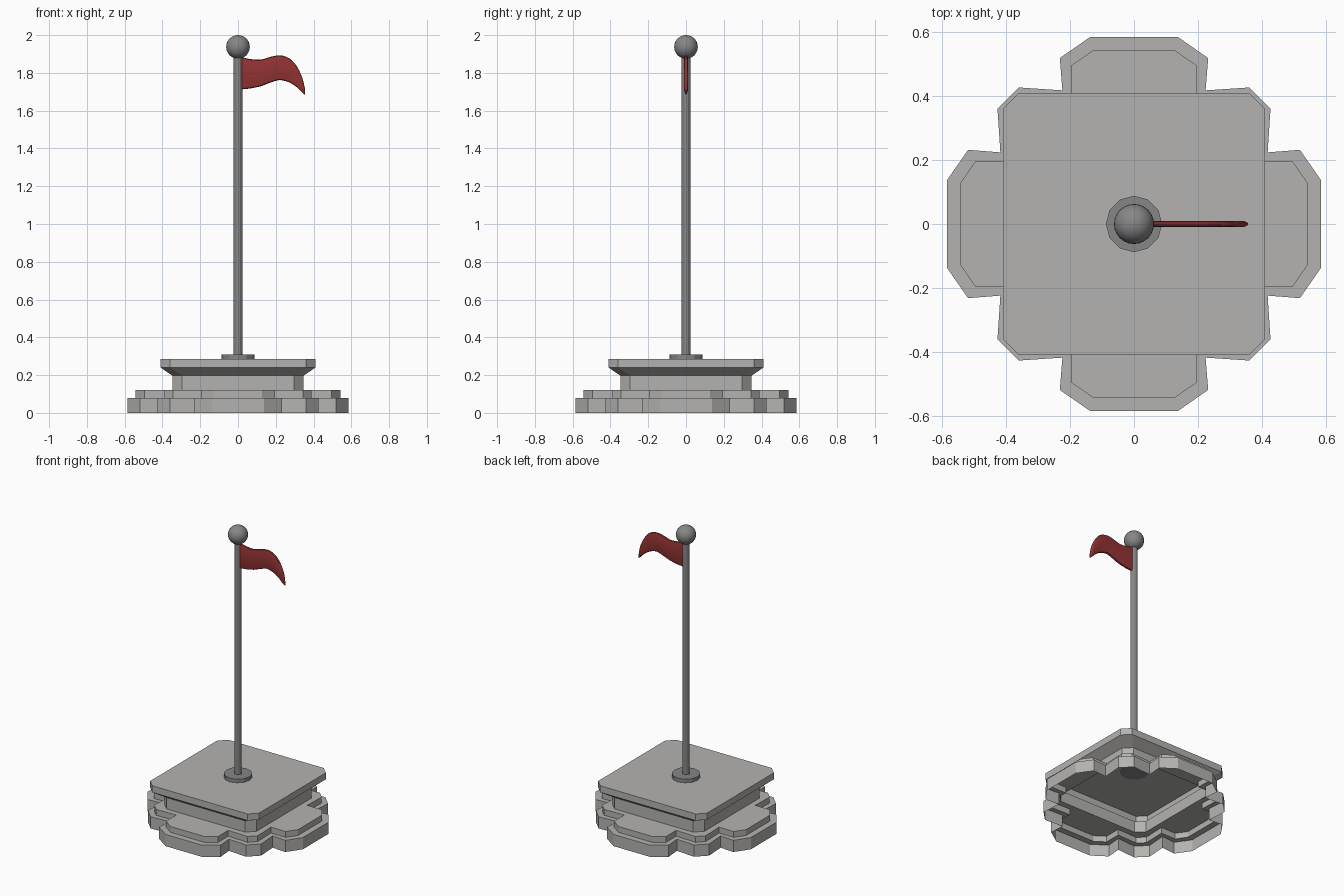
import bpy, bmesh, math

if "Cube" in bpy.data.objects:
    bpy.data.objects.remove(bpy.data.objects["Cube"])


def material(name, r, g, b):
    m = bpy.data.materials.new(name)
    m.diffuse_color = (r, g, b, 1)
    m.use_nodes = True
    m.node_tree.nodes["Principled BSDF"].inputs["Base Color"].default_value = m.diffuse_color
    return m


stone = material("stone_grey", .455, .45, .435)
metal = material("dark_metal", .24, .24, .24)
red = material("flag_red", .29, .033, .033)


def finish(name, bm, mat, smooth=False):
    bmesh.ops.recalc_face_normals(bm, faces=bm.faces)
    me = bpy.data.meshes.new(name)
    bm.to_mesh(me)
    bm.free()
    ob = bpy.data.objects.new(name, me)
    bpy.context.collection.objects.link(ob)
    me.materials.append(mat)
    if smooth:
        for o in bpy.context.selected_objects:
            o.select_set(False)
        ob.select_set(True)
        bpy.context.view_layer.objects.active = ob
        bpy.ops.object.shade_smooth_by_angle(angle=math.radians(40))
    return ob


def four_fold(quarter):
    """Repeat a quarter outline around z."""
    pts = []
    for k in range(4):
        for x, y in quarter:
            for _ in range(k):
                x, y = -y, x
            pts.append((x, y))
    return pts


def ring(bm, pts, z):
    return [bm.verts.new((x, y, z)) for x, y in pts]


def skin(bm, a, b):
    n = len(a)
    for i in range(n):
        j = (i + 1) % n
        bm.faces.new((a[i], a[j], b[j], b[i]))


def octagon(half, flat):
    return four_fold([(half, -flat), (half, flat)])


OUTER = four_fold([(.519, -.232), (.585, -.137), (.585, .137), (.519, .232),
                   (.418, .224), (.427, .36), (.36, .427), (.224, .418)])
INNER = four_fold([(.496, -.196), (.543, -.128), (.543, .128), (.496, .196),
                   (.385, .195), (.39, .345), (.345, .39), (.195, .385)])

# Lobed steps, an open shell underneath
bm = bmesh.new()
o0, o1 = ring(bm, OUTER, 0), ring(bm, OUTER, .08)
i1, i2 = ring(bm, INNER, .08), ring(bm, INNER, .12)
for a, b in ((o0, o1), (o1, i1), (i1, i2)):
    skin(bm, a, b)
hole = ring(bm, octagon(.347, .296), .12)
edges = [bm.edges.get((i2[k], i2[(k + 1) % len(i2)])) for k in range(len(i2))]
edges += [bm.edges.new((hole[k], hole[(k + 1) % 8])) for k in range(8)]
bmesh.ops.triangle_fill(bm, use_beauty=True, edges=edges)
finish("base_steps", bm, stone)

# Square pedestal with flared slab, open below
bm = bmesh.new()
rings = [ring(bm, octagon(h, f), z) for h, f, z in
         ((.347, .296, .12), (.347, .296, .197), (.41, .36, .24), (.41, .36, .285))]
for a, b in zip(rings, rings[1:]):
    skin(bm, a, b)
bm.faces.new(rings[-1])
finish("pedestal", bm, stone)


def cylinder(name, radius, z0, z1, sides, smooth):
    bm = bmesh.new()
    pts = [(radius * math.cos(2 * math.pi * i / sides),
            radius * math.sin(2 * math.pi * i / sides)) for i in range(sides)]
    a, b = ring(bm, pts, z0), ring(bm, pts, z1)
    skin(bm, a, b)
    bm.faces.new(a)
    bm.faces.new(b)
    finish(name, bm, metal, smooth)


# Pole and its foot disc
cylinder("pole_foot", .088, .282, .31, 12, False)
cylinder("pole", .023, .30, 1.90, 12, False)

# Ball finial
bm = bmesh.new()
bmesh.ops.create_uvsphere(bm, u_segments=24, v_segments=16, radius=.0625)
bmesh.ops.translate(bm, verts=bm.verts, vec=(0, 0, 1.9375))
finish("pole_ball", bm, metal, True)

# Waving pennant: x, top z, bottom z
COLS = [(.01, 1.886, 1.712), (.06, 1.874, 1.717), (.12, 1.87, 1.729),
        (.17, 1.884, 1.748), (.22, 1.893, 1.762), (.27, 1.878, 1.75),
        (.31, 1.837, 1.725), (.34, 1.775, 1.695), (.356, 1.71, 1.683)]


def spline(a, b, c, d, t):
    return tuple(.5 * (2 * q + (r - p) * t + (2 * p - 5 * q + 4 * r - s) * t * t
                       + (3 * q - p - 3 * r + s) * t ** 3)
                 for p, q, r, s in zip(a, b, c, d))


ext = [COLS[0]] + COLS + [COLS[-1]]
cols = [spline(*ext[i:i + 4], t / 3) for i in range(len(COLS) - 1) for t in range(3)]
cols.append(COLS[-1])

bm = bmesh.new()
loops = []
for x, top, bot in cols:
    w = .01 * min(1, .35 + (.356 - x) / .02)
    e = min(.012, (top - bot) * .3)
    section = [(0, top), (.7 * w, top - .3 * e), (w, top - e), (w, bot + e),
               (.7 * w, bot + .3 * e), (0, bot), (-.7 * w, bot + .3 * e),
               (-w, bot + e), (-w, top - e), (-.7 * w, top - .3 * e)]
    loops.append([bm.verts.new((x, y, z)) for y, z in section])
for a, b in zip(loops, loops[1:]):
    skin(bm, a, b)
bm.faces.new(loops[0])
bm.faces.new(loops[-1])
finish("flag", bm, red, True)
